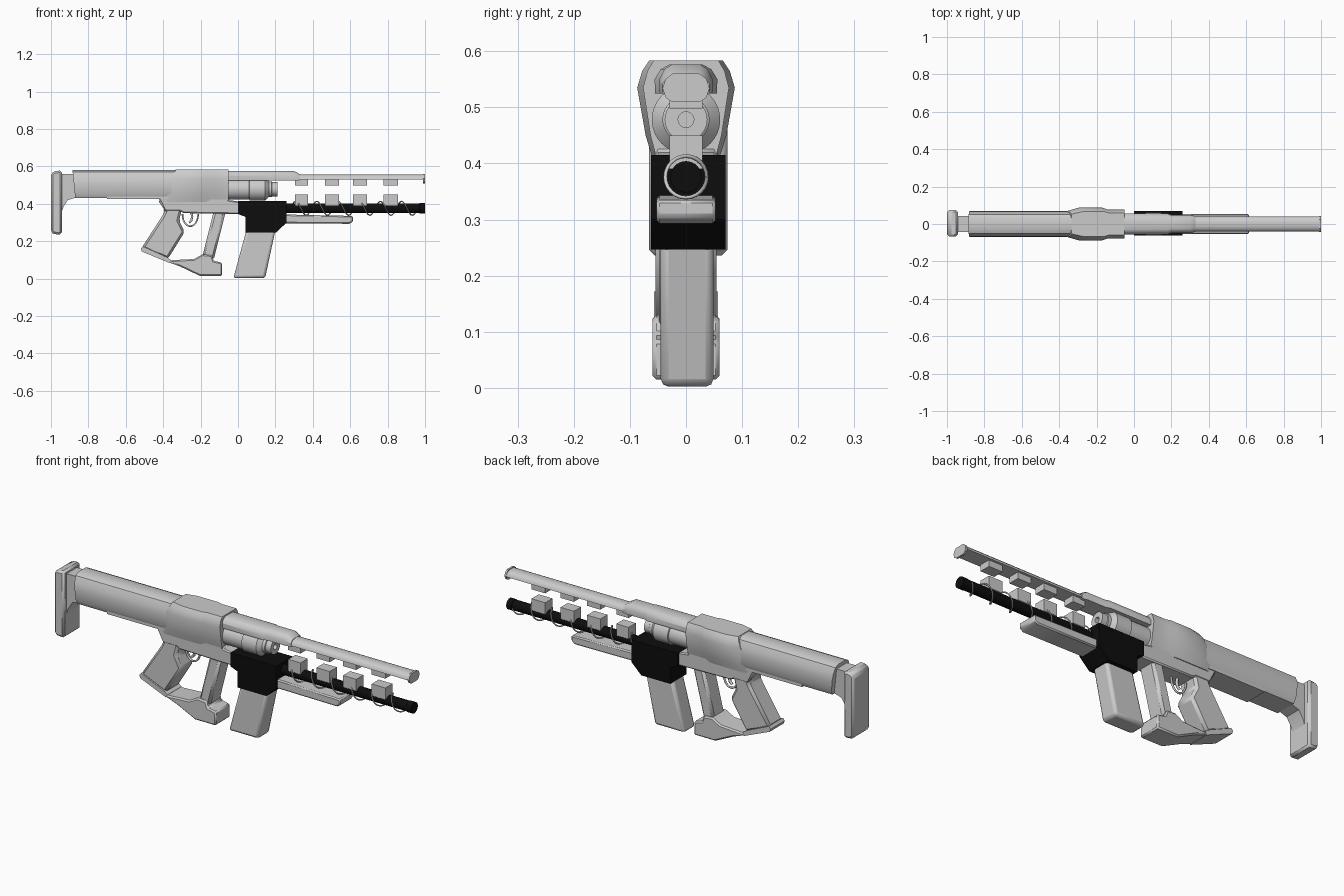
import bpy, bmesh, math
from mathutils import Vector

cube = bpy.data.objects.get("Cube")
if cube:
    bpy.data.objects.remove(cube, do_unlink=True)


def material(name, value):
    m = bpy.data.materials.new(name)
    m.use_nodes = True
    m.diffuse_color = (value, value, value, 1)
    m.node_tree.nodes["Principled BSDF"].inputs["Base Color"].default_value = (value, value, value, 1)
    return m


GREY = material("light grey", 0.6)
BLACK = material("black", 0.004)


def finish(ob, mat, bevel=0, segments=1):
    ob.data.materials.append(mat)
    bpy.ops.object.select_all(action="DESELECT")
    ob.select_set(True)
    bpy.context.view_layer.objects.active = ob
    bpy.ops.object.shade_smooth_by_angle(angle=math.radians(32))
    if bevel:
        mod = ob.modifiers.new("edge chamfer", "BEVEL")
        mod.width, mod.segments = bevel, segments
        mod.limit_method, mod.angle_limit = "ANGLE", math.radians(40)
    return ob


def loft(name, rings, mat=GREY, bevel=0, segments=1):
    """Skin a closed solid through equally long rings of points."""
    bm = bmesh.new()
    rows = [[bm.verts.new(p) for p in ring] for ring in rings]
    n = len(rows[0])
    for a, b in zip(rows, rows[1:]):
        for i in range(n):
            j = (i + 1) % n
            bm.faces.new((a[i], a[j], b[j], b[i]))
    bm.faces.new(rows[0][::-1])
    bm.faces.new(rows[-1])
    bmesh.ops.recalc_face_normals(bm, faces=bm.faces)
    mesh = bpy.data.meshes.new(name)
    bm.to_mesh(mesh)
    bm.free()
    ob = bpy.data.objects.new(name, mesh)
    bpy.context.collection.objects.link(ob)
    return finish(ob, mat, bevel, segments)


def prism(name, outline, half, mat=GREY, bevel=0, y=0, segments=1):
    """Side outline (x, z) extruded across the width."""
    return loft(name, [[(x, y + s * half, z) for x, z in outline] for s in (-1, 1)],
                mat, bevel, segments)


def box(name, x0, x1, z0, z1, half, mat=GREY, bevel=0):
    return prism(name, [(x0, z0), (x1, z0), (x1, z1), (x0, z1)], half, mat, bevel)


def section(x, half, width=1, shear=0):
    """Mirrored (y, z) half section at x, leaning forward with height."""
    full = half + [(-y, z) for y, z in reversed(half)]
    base = min(z for _, z in half)
    return [(x + shear * (z - base), y * width, z) for y, z in full]


def turned(name, profile, z, mat=GREY, sides=32):
    """Solid of rotation about the x direction from (x, radius) pairs."""
    return loft(name, [[(x, r * math.cos(t), z + r * math.sin(t))
                        for t in (2 * math.pi * i / sides for i in range(sides))]
                       for x, r in profile], mat)


def wire(name, points, radius, mat=GREY):
    cu = bpy.data.curves.new(name, "CURVE")
    cu.dimensions = "3D"
    cu.bevel_depth, cu.bevel_resolution, cu.use_fill_caps = radius, 1, True
    sp = cu.splines.new("POLY")
    sp.points.add(len(points) - 1)
    for p, co in zip(sp.points, points):
        p.co = (*co, 1)
    ob = bpy.data.objects.new(name, cu)
    bpy.context.collection.objects.link(ob)
    cu.materials.append(mat)


# Shoulder stock: butt plate, neck and long body
prism("butt_plate", [(-1, 0.25), (-0.985, 0.238), (-0.942, 0.235), (-0.942, 0.578),
                     (-0.985, 0.575), (-1, 0.56)], 0.07, bevel=0.014, y=0.004)
prism("stock_neck", [(-0.95, 0.33), (-0.935, 0.38), (-0.91, 0.42), (-0.86, 0.435),
                     (-0.86, 0.56), (-0.95, 0.56)], 0.042)
stock = [(0.055, 0.43), (0.068, 0.455), (0.07, 0.51), (0.066, 0.54), (0.052, 0.57), (0.03, 0.58)]
loft("stock_body", [section(-0.87, stock, shear=-0.1), section(-0.2, stock)])
box("stock_lower_strip", -0.7, -0.36, 0.425, 0.45, 0.06)

# Receiver shell with a sloping rear edge
shell = [(0.06, 0.41), (0.072, 0.45), (0.087, 0.535), (0.078, 0.565), (0.066, 0.583)]
loft("receiver", [section(-0.42, shell, 0.8, 0.5), section(-0.36, shell, 1, 0.5),
                  section(-0.2, shell, 1, 0.25), section(-0.15, shell, 0.88, 0.1),
                  section(-0.05, shell, 0.88)])
prism("lower_frame", [(-0.43, 0.44), (-0.39, 0.36), (-0.31, 0.36), (-0.29, 0.35), (0.02, 0.345),
                      (0.02, 0.41), (-0.05, 0.42), (-0.05, 0.46), (-0.41, 0.46)], 0.056, bevel=0.006)

# Rear grip, front strut and the foot joining them
prism("rear_grip", [(-0.43, 0.42), (-0.39, 0.364), (-0.405, 0.335), (-0.515, 0.165), (-0.375, 0.105),
                    (-0.285, 0.25), (-0.315, 0.31), (-0.3, 0.37), (-0.3, 0.42)], 0.054, bevel=0.012)
prism("grip_base", [(-0.52, 0.16), (-0.515, 0.145), (-0.37, 0.085), (-0.36, 0.1), (-0.375, 0.112),
                    (-0.51, 0.172)], 0.057)
prism("front_strut", [(-0.195, 0.1), (-0.13, 0.1), (-0.065, 0.36), (-0.13, 0.36)], 0.048, bevel=0.012)
prism("foot", [(-0.385, 0.092), (-0.31, 0.065), (-0.205, 0.015), (-0.085, 0.015), (-0.085, 0.085),
               (-0.13, 0.095), (-0.14, 0.125), (-0.19, 0.13), (-0.235, 0.105), (-0.36, 0.098)],
      0.06, bevel=0.007)

# Trigger and its guard
wire("trigger_guard", [(-0.255 + 0.042 * math.cos(t), 0, 0.345 + 0.065 * math.sin(t))
                       for t in (math.pi * (1 + i / 12) for i in range(13))], 0.005)
wire("trigger", [(-0.25, 0, 0.36), (-0.245, 0, 0.33), (-0.25, 0, 0.31), (-0.262, 0, 0.3)], 0.007)

# Magazine and its black housing
prism("magazine", [(0.045, 0.26), (0.2, 0.26), (0.145, 0.002), (-0.025, 0.002)],
      0.047, bevel=0.014, segments=2, y=0.002)
prism("magazine_housing", [(0, 0.415), (0.26, 0.415), (0.26, 0.3), (0.205, 0.247), (0.04, 0.247),
                           (0.04, 0.33), (0, 0.345)], 0.066, BLACK, y=0.004)

# Stepped chamber tube with a small bore
turned("chamber_tube", [(-0.08, 0.055), (0.06, 0.055), (0.062, 0.061), (0.145, 0.061), (0.155, 0.052),
                        (0.165, 0.042), (0.18, 0.042), (0.183, 0.038), (0.212, 0.038), (0.212, 0.014),
                        (0.19, 0.014)], 0.478)

# Black barrel wrapped in a wire coil
turned("barrel", [(0.2, 0.026), (0.97, 0.026), (0.972, 0.028), (1, 0.028)], 0.376, BLACK)
TURNS, STEPS = 6, 24
wire("barrel_coil", [(0.28 + 0.68 * i / (TURNS * STEPS), 0.037 * math.cos(2 * math.pi * i / STEPS),
                      0.376 + 0.037 * math.sin(2 * math.pi * i / STEPS))
                     for i in range(TURNS * STEPS + 1)], 0.0035)

# Lower fore rail
prism("fore_rail", [(0.24, 0.296), (0.595, 0.293), (0.615, 0.305), (0.615, 0.335), (0.24, 0.343)],
      0.053, bevel=0.006)

# Upper rail: thick rear cover, slim rounded front and end cap
rear = [(0.055, 0.525), (0.056, 0.55), (0.045, 0.568), (0.03, 0.576)]
loft("upper_rail_rear", [section(-0.08, rear), section(0.18, rear), section(0.2, rear, 0.85),
                         section(0.3, rear, 0.85),
                         section(0.33, [(y, 0.525 + (z - 0.525) * 0.65) for y, z in rear], 0.75)])
front = [(0.041, 0.53), (0.038, 0.542), (0.028, 0.552), (0.012, 0.557)]
loft("upper_rail_front", [section(0.31, front), section(0.995, front)])
cap = [(0.024, 0.509), (0.036, 0.517), (0.042, 0.534), (0.036, 0.551), (0.024, 0.56)]
loft("upper_rail_end_cap", [section(0.99, cap), section(1, cap)])

# Paired blocks along the rail and barrel
for i, (x, w) in enumerate([(0.34, 0.07), (0.503, 0.075), (0.653, 0.075), (0.817, 0.078)], 1):
    box(f"upper_block_{i}", x - w / 2, x + w / 2, 0.498, 0.535, 0.029)
    box(f"lower_block_{i}", x - w / 2, x + w / 2, 0.39, 0.45, 0.029)
